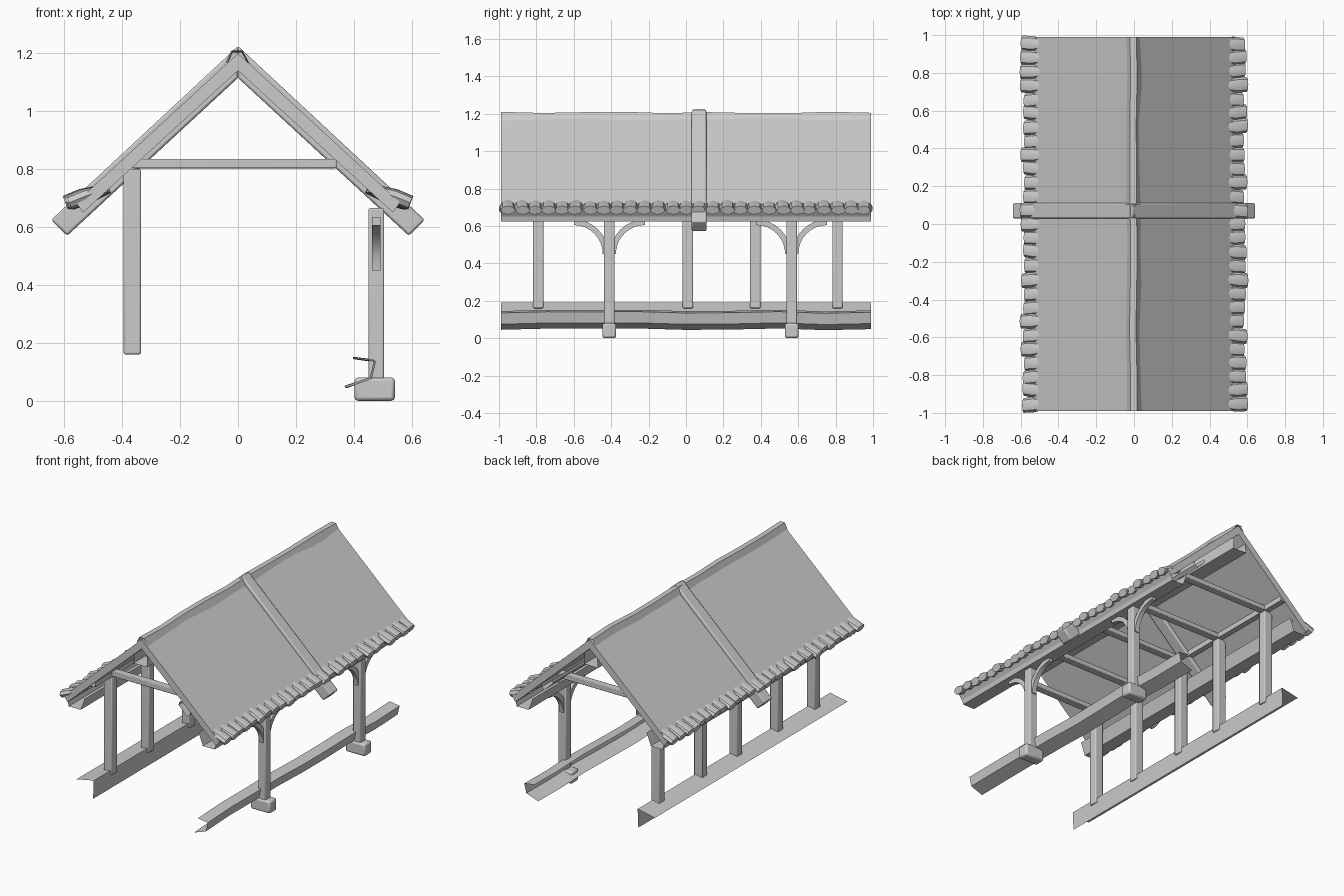
import bpy, bmesh, math, random
from mathutils import Vector

random.seed(4)
cube = bpy.data.objects.get("Cube")
if cube:
    bpy.data.objects.remove(cube)

grey = bpy.data.materials.new("plain grey")
grey.use_nodes = True
COLOR = (0.6, 0.6, 0.6, 1)
grey.diffuse_color = COLOR
grey.node_tree.nodes["Principled BSDF"].inputs["Base Color"].default_value = COLOR

Y0, Y1 = -0.99, 0.99


def make(name, verts, faces, bevel=0, smooth=False):
    mesh = bpy.data.meshes.new(name)
    mesh.from_pydata(verts, [], faces)
    bm = bmesh.new()
    bm.from_mesh(mesh)
    bmesh.ops.recalc_face_normals(bm, faces=bm.faces)
    bm.to_mesh(mesh)
    bm.free()
    mesh.materials.append(grey)
    obj = bpy.data.objects.new(name, mesh)
    bpy.context.collection.objects.link(obj)
    if bevel:
        mod = obj.modifiers.new("Soft edges", "BEVEL")
        mod.width = bevel
        mod.segments = 2
    if smooth or bevel:
        bpy.ops.object.select_all(action="DESELECT")
        obj.select_set(True)
        bpy.context.view_layer.objects.active = obj
        bpy.ops.object.shade_smooth_by_angle(angle=math.radians(40))
    return obj


def extrude(name, profile, y0, y1, closed=True, steps=1, wobble=0, bevel=0):
    """Sweep an (x, z) profile along y, with an optional hand-hewn wobble."""
    n = len(profile)
    verts, faces = [], []
    for i in range(steps + 1):
        y = y0 + (y1 - y0) * i / steps
        dx, dz = (random.uniform(-wobble, wobble) for _ in range(2))
        verts += [(x + dx, y, z + dz) for x, z in profile]
    for i in range(steps):
        for j in range(n if closed else n - 1):
            a, b = i * n + j, i * n + (j + 1) % n
            faces.append((a, b, b + n, a + n))
    if closed:
        faces += [tuple(range(n)), tuple(range(steps * n, steps * n + n))]
    return make(name, verts, faces, bevel, bool(wobble))


def box(name, x, y, z, bevel=0.006):
    """Box from (low, high) ranges."""
    return extrude(name, [(x[0], z[0]), (x[1], z[0]), (x[1], z[1]), (x[0], z[1])],
                   y[0], y[1], bevel=bevel)


def flip(profile, side):
    return [(side * x, z) for x, z in profile]


# Roof slopes, and the heavy strap lying over both
slope = [(0, 1.2), (0.56, 0.685), (0.535, 0.65), (0, 1.14)]
strap = [(0, 1.225), (0.645, 0.625), (0.59, 0.57), (0, 1.115)]
for side, label in ((1, "left"), (-1, "right")):
    extrude(label + "_roof_slope", flip(slope, side), Y0, Y1)
    extrude(label + "_roof_strap", flip(strap, side), 0.03, 0.11, bevel=0.008)

# Ridge capping
extrude("ridge_cap", [(-0.04, 1.168), (-0.022, 1.207), (0.012, 1.207), (0.036, 1.162)],
        Y0, Y1, closed=False, steps=9, wobble=0.005)


# Half-round eave tiles, each a tapered shell with a closed outer end
def eave_tiles(name, side, count=27, segments=8):
    verts, faces = [], []
    pitch = (Y1 - Y0) / count
    axis = Vector((0.13, 0, -0.05)).normalized()
    up = Vector((-axis.z, 0, axis.x))
    for k in range(count):
        y = Y0 + (k + 0.5) * pitch
        shift = random.uniform(-0.012, 0.012)
        lean = random.uniform(-0.01, 0.01)
        start = len(verts)
        rings = ((0.455, 0.732, 0.6, 0.0), (0.53, 0.706, 1.0, 0.3), (0.585, 0.684, 0.95, 1.0))
        for x, z, size, along in rings:
            for s in range(segments):
                a = 2 * math.pi * s / segments
                p = Vector((x + shift, y + lean * along, z))
                p += up * 0.026 * size * math.sin(a)
                p.y += pitch * 0.56 * size * math.cos(a)
                verts.append((side * p.x, p.y, p.z))
        for r in range(2):
            for s in range(segments):
                a, b = start + r * segments + s, start + r * segments + (s + 1) % segments
                faces.append((a, b, b + segments, a + segments))
        faces.append(tuple(range(start, start + segments)))
        faces.append(tuple(range(start + 2 * segments, start + 3 * segments)))
    make(name, verts, faces, smooth=True)


eave_tiles("left_eave_tiles", 1)
eave_tiles("right_eave_tiles", -1)

# Long roof timbers: open trough sections
extrude("ridge_purlin", [(-0.05, 1.12), (-0.06, 1.03), (0.04, 1.03), (0.035, 1.12)],
        Y0, Y1, closed=False)
eave_plate = [(0.41, 0.705), (0.44, 0.625), (0.525, 0.625), (0.535, 0.66)]
extrude("left_eave_plate", eave_plate, Y0, Y1, closed=False)
extrude("right_eave_plate", flip(eave_plate, -1), Y0, Y1, closed=False)
wall_plate = [(0.27, 0.865), (0.265, 0.845), (0.325, 0.785), (0.345, 0.8), (0.35, 0.83)]
extrude("left_wall_plate", wall_plate, Y0, Y1, closed=False)
extrude("right_wall_plate", [(-0.395, 0.8), (-0.335, 0.8), (-0.335, 0.84)], Y0, Y1, closed=False)

# Back row of posts with tie beams
for i, y in enumerate((-0.79, -0.41, 0.01, 0.37, 0.81)):
    box(f"rear_post_{i + 1}", (-0.395, -0.335), (y - 0.028, y + 0.028), (0.16, 0.8))
    box(f"tie_beam_{i + 1}", (-0.365, 0.34), (y - 0.025, y + 0.025), (0.803, 0.835), 0.004)


# Curved brace springing from a post to the eave plate
def brace(name, y, way, steps=8):
    verts, faces = [], []
    for i in range(steps + 1):
        a = math.pi / 2 * i / steps
        for r in (0.155, 0.185):
            dy, z = 0.19 - r * math.cos(a), 0.45 + r * math.sin(a)
            verts += [(x, y + way * dy, z) for x in (0.462, 0.492)]
    for i in range(steps):
        for a, b in ((0, 1), (1, 3), (3, 2), (2, 0)):
            faces.append((4 * i + a, 4 * i + b, 4 * i + 4 + b, 4 * i + 4 + a))
    faces += [(0, 1, 3, 2), tuple(4 * steps + k for k in (0, 1, 3, 2))]
    make(name, verts, faces, smooth=True)


# Front row of posts on footing stones
for i, y in enumerate((-0.41, 0.565)):
    box(f"footing_stone_{i + 1}", (0.402, 0.542), (y - 0.037, y + 0.037), (0, 0.08), 0.012)
    box(f"front_post_{i + 1}", (0.45, 0.505), (y - 0.028, y + 0.028), (0.075, 0.665))
    brace(f"front_brace_{i + 1}_a", y, 1)
    brace(f"front_brace_{i + 1}_b", y, -1)

# Ground sills: thin angled boards
extrude("rear_sill", [(-0.47, 0.165), (-0.345, 0.19), (-0.35, 0.07)], Y0, Y1, closed=False)
extrude("front_sill", [(0.40, 0.148), (0.472, 0.138), (0.458, 0.078), (0.372, 0.048)],
        Y0, Y1, closed=False, steps=8, wobble=0.005)
